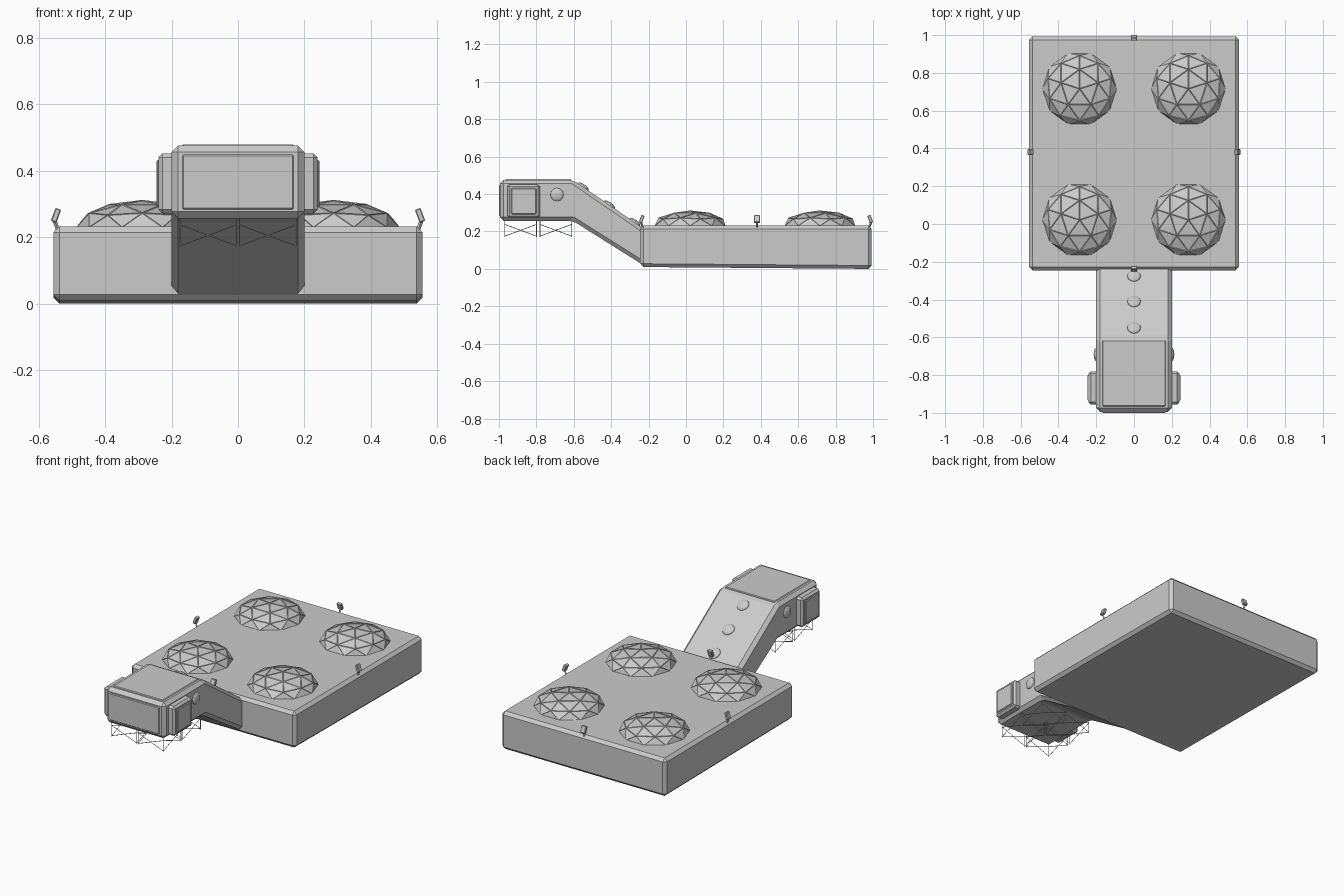
import bpy, bmesh, math
from mathutils import Vector, Matrix

if "Cube" in bpy.data.objects:
    bpy.data.objects.remove(bpy.data.objects["Cube"])


def finish(name, bm, bevel=0.0, loc=(0, 0, 0), rot=(0, 0, 0)):
    bmesh.ops.recalc_face_normals(bm, faces=bm.faces)
    me = bpy.data.meshes.new(name)
    bm.to_mesh(me)
    bm.free()
    ob = bpy.data.objects.new(name, me)
    ob.location, ob.rotation_euler = loc, rot
    bpy.context.collection.objects.link(ob)
    if bevel:
        m = ob.modifiers.new("bevel", 'BEVEL')
        m.width, m.segments = bevel, 1
    return ob


def extrude_profile(name, pts, half, bevel):
    """Extrude a (y, z) outline across x, symmetric about x = 0."""
    bm = bmesh.new()
    face = bm.faces.new([bm.verts.new((-half, y, z)) for y, z in pts])
    ext = bmesh.ops.extrude_face_region(bm, geom=[face])
    verts = [g for g in ext["geom"] if isinstance(g, bmesh.types.BMVert)]
    bmesh.ops.translate(bm, verts=verts, vec=(2 * half, 0, 0))
    return finish(name, bm, bevel)


def box(name, size, loc, bevel=0.0, rot=(0, 0, 0)):
    bm = bmesh.new()
    bmesh.ops.create_cube(bm, size=1)
    bmesh.ops.scale(bm, verts=bm.verts, vec=size)
    return finish(name, bm, bevel, loc, rot)


def add_bar(bm, a, b, r, sides=4):
    a, b = Vector(a), Vector(b)
    d = b - a
    mat = Matrix.Translation((a + b) / 2) @ d.to_track_quat('Z', 'Y').to_matrix().to_4x4()
    bmesh.ops.create_cone(bm, cap_ends=True, segments=sides, radius1=r, radius2=r,
                          depth=d.length, matrix=mat)


def half_dome(name, loc, r, h, turn):
    bm = bmesh.new()
    bmesh.ops.create_icosphere(bm, subdivisions=2, radius=1)
    geom = bm.verts[:] + bm.edges[:] + bm.faces[:]
    bmesh.ops.bisect_plane(bm, geom=geom, plane_co=(0, 0, -0.01), plane_no=(0, 0, 1),
                           clear_inner=True)
    bmesh.ops.scale(bm, verts=bm.verts, vec=(r, r, h))
    return finish(name, bm, 0, loc, (0, 0, turn))


def porthole(name, loc, rot):
    bm = bmesh.new()
    bmesh.ops.create_uvsphere(bm, u_segments=12, v_segments=8, radius=0.036)
    bmesh.ops.scale(bm, verts=bm.verts, vec=(1, 1, 0.4))
    return finish(name, bm, 0, loc, rot)


# Main platform, underside tilting very slightly
extrude_profile("platform", [(-0.245, 0.01), (0.993, 0.0), (0.993, 0.232), (-0.245, 0.232)],
                0.556, 0.018)

# Sloping neck and raised cab as one profile
extrude_profile("neck_and_cab",
                [(-0.995, 0.257), (-0.605, 0.257), (-0.225, 0.018), (-0.225, 0.215),
                 (-0.605, 0.476), (-0.995, 0.476)], 0.2, 0.02)

# Raised window panels on the cab roof and front
box("roof_panel", (0.335, 0.35, 0.02), (0, -0.79, 0.47), 0.004)
box("front_panel", (0.335, 0.02, 0.165), (0, -0.99, 0.3665), 0.004)

# Stepped side hatches and side portholes
for s, side in ((-1, "left"), (1, "right")):
    box(f"hatch_frame_{side}", (0.06, 0.175, 0.18), (s * 0.21, -0.868, 0.362), 0.012)
    box(f"hatch_door_{side}", (0.02, 0.135, 0.14), (s * 0.236, -0.868, 0.362), 0.004)
    porthole(f"side_porthole_{side}", (s * 0.199, -0.69, 0.397), (0, math.pi / 2, 0))

# Portholes down the slope of the neck
slope = math.atan2(0.261, 0.38)
for i, y in enumerate((-0.55, -0.41, -0.275)):
    z = 0.476 - (y + 0.605) * math.tan(slope)
    porthole(f"slope_porthole_{i}", (0, y, z), (-slope, 0, 0))

# Four faceted domes, each glass under a strut frame
for x in (-0.288, 0.288):
    for y in (0.022, 0.716):
        tag = f"{'left' if x < 0 else 'right'}_{'front' if y < 0.5 else 'back'}"
        half_dome(f"dome_glass_{tag}", (x, y, 0.231), 0.197, 0.079, math.pi / 10)
        frame = half_dome(f"dome_frame_{tag}", (x, y, 0.231), 0.196, 0.079, math.pi / 2)
        w = frame.modifiers.new("struts", 'WIREFRAME')
        w.thickness = 0.005

# Tilted floodlights at the middle of each platform edge
for i, (x, y) in enumerate(((0.54, 0.38), (0, 0.977), (-0.54, 0.38), (0, -0.229))):
    turn = i * math.pi / 2
    out = Matrix.Rotation(turn, 3, 'Z')
    bm = bmesh.new()
    add_bar(bm, (x, y, 0.215), Vector((x, y, 0.256)) + out @ Vector((0.014, 0, 0)), 0.006)
    finish(f"floodlight_post_{i}", bm)
    head = Vector((x, y, 0.266)) + out @ Vector((0.008, 0, 0))
    box(f"floodlight_head_{i}", (0.018, 0.032, 0.042), head, 0.003, (0, -0.36, turn))

# Braced support cages under the cab: four cells of posts and crosses
bm = bmesh.new()
half = 0.085
for cx in (-0.0895, 0.0895):
    for cy in (-0.884, -0.696):
        ring = [(cx + sx * half, cy + sy * half) for sx, sy in
                ((-1, -1), (1, -1), (1, 1), (-1, 1))]
        for p, q in zip(ring, ring[1:] + ring[:1]):
            add_bar(bm, (*p, 0.171), (*p, 0.265), 0.0022)
            add_bar(bm, (*p, 0.175), (*q, 0.238), 0.0018)
            add_bar(bm, (*p, 0.238), (*q, 0.175), 0.0018)
finish("support_cages", bm)
